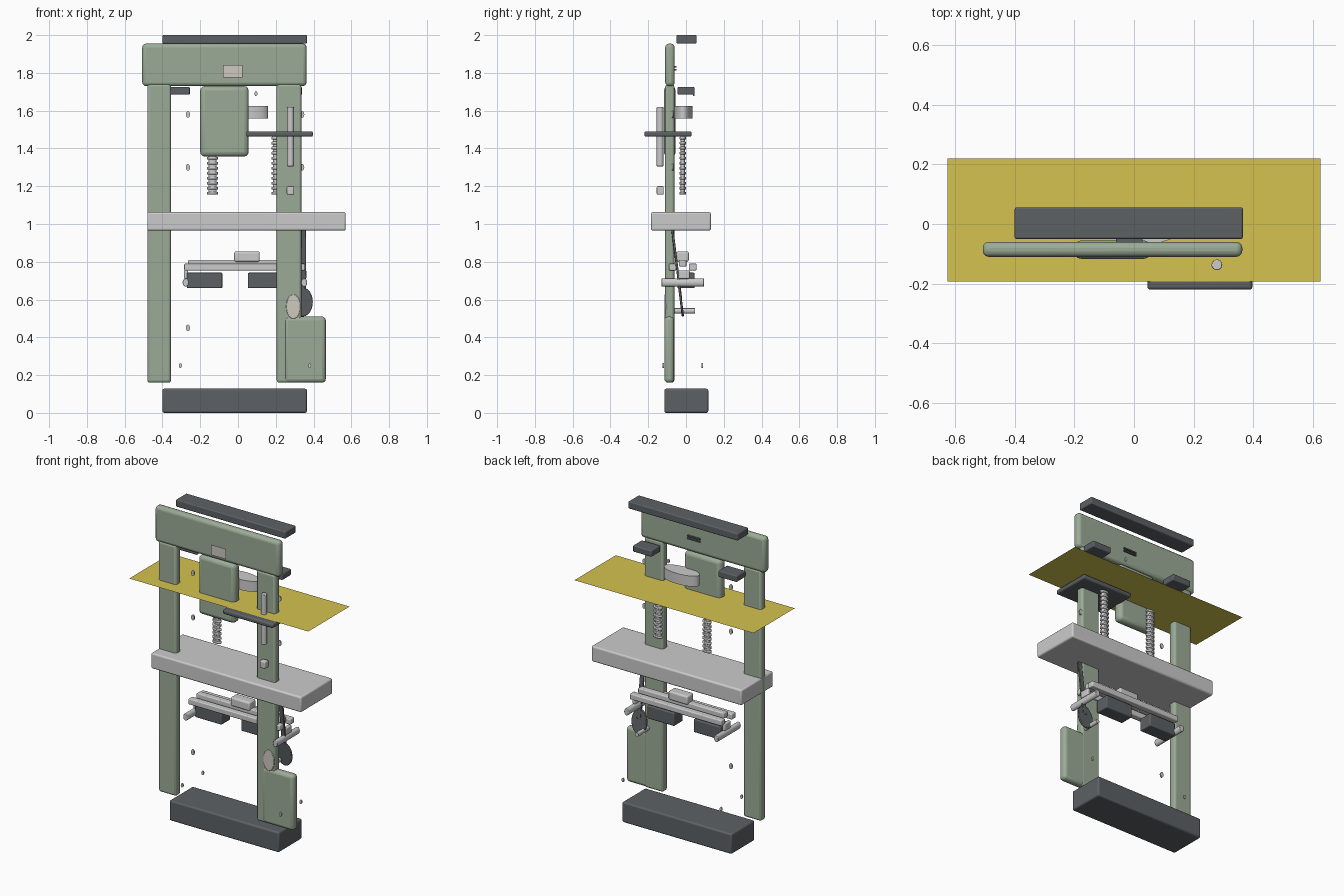
import bpy, math

if "Cube" in bpy.data.objects:
    bpy.data.objects.remove(bpy.data.objects["Cube"])

def mat(name, c):
    m = bpy.data.materials.new(name)
    m.diffuse_color = (*c, 1)
    m.use_nodes = True
    m.node_tree.nodes["Principled BSDF"].inputs["Base Color"].default_value = m.diffuse_color
    return m

GREEN = mat("green_paint", (0.33, 0.41, 0.31))
DARK = mat("dark_grey", (0.11, 0.12, 0.13))
YELLOW = mat("yellow", (0.66, 0.54, 0.08))
BEIGE = mat("beige", (0.62, 0.58, 0.52))

def finish(o, name, m, bevel=0, seg=3):
    o.name = name
    bpy.ops.object.transform_apply(location=False, rotation=True, scale=True)
    if m:
        o.data.materials.append(m)
    if bevel:
        b = o.modifiers.new("bevel", 'BEVEL')
        b.width, b.segments = bevel, seg
    bpy.ops.object.shade_smooth_by_angle(angle=math.radians(35))
    return o

def box(name, x, y, z, m=None, bevel=0.006, rot=(0, 0, 0)):
    """Box from (min, max) ranges."""
    bpy.ops.mesh.primitive_cube_add(
        size=1, location=[sum(r) / 2 for r in (x, y, z)], rotation=rot)
    o = bpy.context.object
    o.scale = [r[1] - r[0] for r in (x, y, z)]
    return finish(o, name, m, bevel)

def cyl(name, c, rx, ry, length, m=None, axis='Z', bevel=0.0, n=24):
    """Elliptic cylinder; along Y, rx is the x radius and ry the z radius."""
    rot = (math.pi / 2, 0, 0) if axis == 'Y' else (0, 0, 0)
    bpy.ops.mesh.primitive_cylinder_add(vertices=n, radius=1, depth=1, location=c, rotation=rot)
    o = bpy.context.object
    o.scale = (rx, ry, length)
    return finish(o, name, m, bevel, 2)

# Base, top bar and work table
box("base", (-.40, .365), (-.115, .118), (0, .128), DARK, .01)
box("top_bar", (-.40, .365), (-.05, .056), (1.955, 2), DARK, .006)
box("work_table", (-.48, .57), (-.185, .132), (.965, 1.063), None, .01)

# Green frame: columns, header, press head and control box
box("left_column", (-.48, -.355), (-.11, -.062), (.16, 1.74), GREEN, .013)
box("right_column", (.205, .335), (-.11, -.062), (.16, 1.74), GREEN, .013)
box("header", (-.507, .363), (-.11, -.06), (1.73, 1.955), GREEN, .02)
box("press_head", (-.20, .056), (-.117, -.055), (1.357, 1.73), GREEN, .024)
box("control_box", (.245, .465), (-.115, -.063), (.16, .51), GREEN, .02)

# Header plate and rear vent slats
bpy.ops.mesh.primitive_plane_add(size=1, location=(-.028, -.153, 1.808), rotation=(math.pi / 2, 0, 0))
plate = bpy.context.object
plate.scale = (.105, .065, 1)
finish(plate, "header_plate", BEIGE)
for i in range(2):
    box(f"vent_slat_{i}", (-.06, .028), (-.06, -.05), (1.812 + i * .016, 1.82 + i * .016), DARK, 0)

# Thin yellow sheet
bpy.ops.mesh.primitive_plane_add(size=1, location=(0, .014, 1.496))
sheet = bpy.context.object
sheet.scale = (1.25, .412, 1)
finish(sheet, "yellow_sheet", YELLOW)

# Dark shelf plate with a rounded outline
box("shelf_plate", (.045, .397), (-.22, .03), (1.462, 1.491), DARK, .01)

# Upper support blocks and drum
box("left_upper_block", (-.385, -.255), (-.045, .045), (1.685, 1.725), DARK)
box("right_upper_block", (.21, .34), (-.045, .045), (1.685, 1.725), DARK)
cyl("drum", (.04, -.015, 1.592), .12, .05, .066, n=32)

# Ribbed screws
for side, x in (("left", -.135), ("right", .207)):
    cyl(f"{side}_screw_core", (x, -.017, 1.31), .021, .012, .30)
    for i in range(12):
        cyl(f"{side}_screw_rib_{i}", (x, -.017, 1.163 + i * .0265), .03, .017, .015, bevel=.004)

# Gauge rod and stop
cyl("gauge_rod", (.278, -.137, 1.463), .018, .018, .315, bevel=.003)
box("rod_stop", (.258, .297), (-.155, -.118), (1.155, 1.2))

# Slide rails, carriage and the blocks beneath
box("front_rail", (-.285, .355), (-.09, -.05), (.754, .79))
box("rear_rail", (-.285, .355), (.015, .056), (.754, .79))
box("middle_rail", (-.265, .335), (-.038, .002), (.775, .81))
box("carriage", (-.02, .115), (-.05, .015), (.80, .855), None, .01)
box("left_lower_block", (-.27, -.083), (-.045, .045), (.66, .742), DARK)
box("right_lower_block", (.052, .24), (-.045, .045), (.66, .742), DARK)
for side, x in (("left", -.277), ("right", .35)):
    cyl(f"{side}_roller", (x, -.017, .69), .016, .022, .225, axis='Y', bevel=.003)
    box(f"{side}_rail_bracket", (x - .01, x + .012), (-.04, .02), (.71, .755))

# Tilted lever with paddle, pivot pin and front button
tilt = math.atan2(.055, .44)
box("lever_arm", (.332, .36), (-.055, -.043), (.60, .97), DARK, .003, (tilt, 0, 0))
pad = cyl("lever_paddle", (.343, -.026, .587), .053, .077, .012, DARK, 'Y', .003)
pad.rotation_euler.x = tilt
cyl("pivot_pin", (.31, -.01, .54), .012, .014, .115, axis='Y')
cyl("front_button", (.293, -.107, .563), .038, .065, .014, BEIGE, 'Y', .003, 32)

# Small bolts on the frame and base
bolts = [(x, -.07, z) for x in (-.265, .34) for z in (.45, 1.30, 1.58)]
bolts += [(x, y, .25) for x in (-.305, .38) for y in (-.12, .085)]
bolts.append((.095, .04, 1.69))
for i, b in enumerate(bolts):
    r = .008 if b[2] in (.25, 1.69) else .011
    cyl(f"bolt_{i}", b, r, r * 1.6, .008, axis='Y', n=16)
